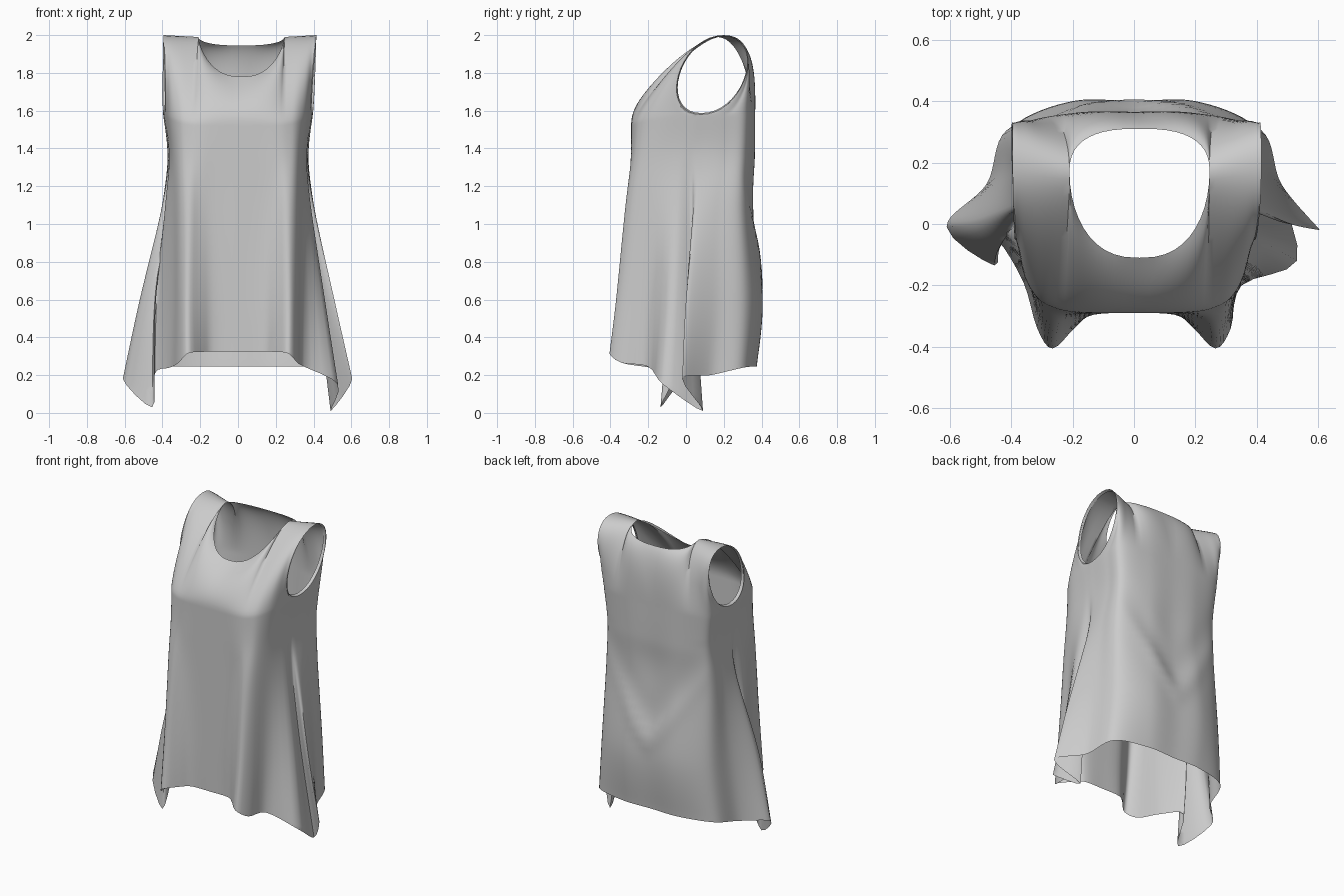
import bpy, bmesh, math
from mathutils import Vector

if "Cube" in bpy.data.objects:
    bpy.data.objects.remove(bpy.data.objects["Cube"])

# One plain cloth colour
cloth = bpy.data.materials.new("light_grey_cloth")
cloth.use_nodes = True
cloth.diffuse_color = (0.6, 0.6, 0.6, 1)
bsdf = cloth.node_tree.nodes["Principled BSDF"]
bsdf.inputs["Base Color"].default_value = (0.6, 0.6, 0.6, 1)
bsdf.inputs["Roughness"].default_value = 0.8


def catmull(a, b, c, d, t):
    return 0.5 * (2 * b + (c - a) * t + (2 * a - 5 * b + 4 * c - d) * t * t
                  + (3 * b - a - 3 * c + d) * t ** 3)


def add_object(name, bm, angle):
    bmesh.ops.remove_doubles(bm, verts=bm.verts, dist=0.0006)
    bmesh.ops.recalc_face_normals(bm, faces=bm.faces)
    mesh = bpy.data.meshes.new(name)
    bm.to_mesh(mesh)
    bm.free()
    mesh.materials.append(cloth)
    ob = bpy.data.objects.new(name, mesh)
    bpy.context.collection.objects.link(ob)
    bpy.ops.object.select_all(action="DESELECT")
    ob.select_set(True)
    bpy.context.view_layer.objects.active = ob
    bpy.ops.object.shade_smooth_by_angle(angle=math.radians(angle))


def add_grid(bm, rows, closed):
    vs = [[bm.verts.new(p) for p in row] for row in rows]
    n = len(rows[0])
    for lo, hi in zip(vs, vs[1:]):
        for i in range(n if closed else n - 1):
            k = (i + 1) % n
            bm.faces.new((lo[i], lo[k], hi[k], hi[i]))


# Cross-sections of one half, from front centre to back centre (x, y, optional z)
CHEST = [(0, -.29, 1.53), (.12, -.29, 1.53), (.2, -.286, 1.53), (.26, -.272, 1.535), (.315, -.24, 1.545),
         (.358, -.165, 1.56), (.38, -.05), (.388, .03), (.392, .08), (.395, .21), (.37, .32), (.19, .362), (0, .365)]
WAIST = [(0, -.29), (.12, -.29), (.2, -.292), (.26, -.285), (.31, -.255), (.345, -.17), (.363, -.04),
         (.365, .02), (.369, .07), (.372, .2), (.352, .31), (.18, .36), (0, .362)]
HIP = [(0, -.29), (.13, -.29), (.2, -.302), (.26, -.32), (.308, -.285), (.345, -.18), (.385, -.05),
       (.372, .03), (.4, .05), (.395, .17), (.365, .3), (.18, .355), (0, .352)]
SKIRT = [(0, -.29), (.13, -.295), (.2, -.33), (.268, -.37), (.312, -.315), (.35, -.19), (.46, -.08),
         (.42, .05), (.51, 0), (.44, .16), (.385, .32), (.2, .4), (0, .4)]
HEM = [(0, -.29, .325), (.13, -.293, .325), (.19, -.335, .323), (.265, -.405, .315), (.315, -.34, .265),
       (.35, -.2, .245), (.53, -.12, .15), (.49, .09, .01), (.605, -.02, .18), (.48, .13, .2),
       (.415, .305, .24), (.2, .37, .245), (0, .37, .245)]
# The side pleat on -x folds forwards instead of backwards
SKIRT_SIDE = {6: (.43, -.03), 7: (.44, -.08), 8: (.52, 0)}
HEM_SIDE = {5: (.36, -.19, .24), 6: (.44, -.06, .21), 7: (.455, -.135, .03), 8: (.61, -.01, .18)}


def ring(half, z, other=None):
    """Close a half section and sample it smoothly into 128 points."""
    def full(p):
        return Vector((p[0], p[1], p[2] if len(p) > 2 else z))
    keys = [full(p) for p in half]
    for k in range(11, 0, -1):
        p = full((other or {}).get(k, half[k]))
        p.x = -p.x
        keys.append(p)
    n, pts = len(keys), []
    for i in range(n):
        subs = 8 if 8 <= i < 16 else 4
        for s in range(subs):
            pts.append(catmull(keys[i - 1], keys[i], keys[(i + 1) % n], keys[(i + 2) % n], s / subs))
    return pts


def drape(p):
    """U-shaped drape ridge across the back."""
    if p.y > 0.15 and p.z < 1.4:
        d = p.z - (0.62 + 1.5 * math.hypot(p.x, 0.06))
        ridge = math.exp(-(d / 0.07) ** 2) - 0.8 * math.exp(-((d - 0.16) / 0.12) ** 2)
        fade = min(1, (p.y - 0.15) / 0.12) * max(0, 1 - abs(p.x) / 0.42)
        p.y += 0.013 * ridge * fade
    p.z = max(p.z, 0)
    return p


# Body from hem to armpit
levels = [ring(HEM, 0, HEM_SIDE), ring(SKIRT, .6, SKIRT_SIDE), ring(HIP, 1.1), ring(WAIST, 1.36), ring(CHEST, 1.58)]
last = len(levels) - 1
rows = []
for L in range(last):
    a, b, c, d = (levels[min(max(L + o, 0), last)] for o in (-1, 0, 1, 2))
    for s in range(10):
        rows.append([drape(catmull(a[i], b[i], c[i], d[i], s / 10)) for i in range(128)])
rows.append(levels[-1])
bm = bmesh.new()
add_grid(bm, rows, True)

# Front and back yoke, between neckline, shoulders and armholes
NECK_X, SPLIT, STEPS = 0.018, 0.34375, 18


def shoulder_fraction(a):
    """0 at the neck, 1 at the armhole, crowded towards the armhole."""
    return 1 - (1 - (a - SPLIT) / (1 - SPLIT)) ** 2.5


def top_edge(h, front):
    sign, a = (1 if h >= 0 else -1), abs(h)
    side = Vector((NECK_X + sign * .228, .17, 1.99))
    if a >= SPLIT:
        outer = Vector((.01 + sign * .405, .2, 2.0))
        return side.lerp(outer, shoulder_fraction(a))
    phi = (1 - a / SPLIT) * math.pi / 2
    c, s = math.cos(phi), math.sin(phi)
    if front:
        return Vector((NECK_X + sign * .228 * c ** .8, .17 - .28 * s, 1.99 - .21 * s ** 1.4))
    return Vector((NECK_X + sign * .228 * c ** .75, .17 + .14 * s ** .8, 1.99 - .045 * s))


def yoke(ids, front):
    """Bezier columns that leave the chest tangentially and roll over the shoulder."""
    d = -1 if front else 1
    base = [levels[-1][i] for i in ids]
    below = [levels[-2][i] for i in ids]
    shoulder, armhole = Vector((0, d * .14, -.01)), Vector((0, d * .24, 0))
    centre = Vector((0, -.06, -.05)) if front else Vector((0, .05, -.08))
    columns = []
    for j, b in enumerate(base):
        h = (j / 32 - 1) * (1 if front else -1)
        a = abs(h)
        along = (base[min(j + 1, 64)] - base[max(j - 1, 0)]).normalized()
        if j > 32:
            along = -along
        up = (b - below[j]).normalized()
        start = b + along * .24 * a ** 3 + up * .12 * (1 - a)
        top = top_edge(h, front)
        if a < SPLIT:
            roll = centre.lerp(shoulder, a / SPLIT)
        else:
            roll = shoulder.lerp(armhole, shoulder_fraction(a))
        end = top + roll
        column = []
        for r in range(STEPS + 1):
            t = r / STEPS
            u = 1 - t
            column.append(b * u ** 3 + start * (3 * u * u * t) + end * (3 * u * t * t) + top * t ** 3)
        columns.append(column)
    return [list(row) for row in zip(*columns)]


front_rows = yoke([(96 + j) % 128 for j in range(65)], True)
back_rows = yoke([32 + j for j in range(65)], False)
add_grid(bm, front_rows, False)
add_grid(bm, back_rows, False)
add_object("tunic_body", bm, 60)

# Narrow turned-in binding around each armhole
for name, fc, bc, sign in (("left_armhole_binding", -1, 0, 1), ("right_armhole_binding", 0, -1, -1)):
    loop = [r[fc] for r in front_rows] + [r[bc] for r in reversed(back_rows)][1:-1]
    mid = sum(loop, Vector()) / len(loop)
    inner = []
    for p in loop:
        q = mid + (p - mid) * 0.965
        q.x = p.x - sign * 0.018
        inner.append(q)
    bm = bmesh.new()
    add_grid(bm, [loop, inner], True)
    add_object(name, bm, 50)
